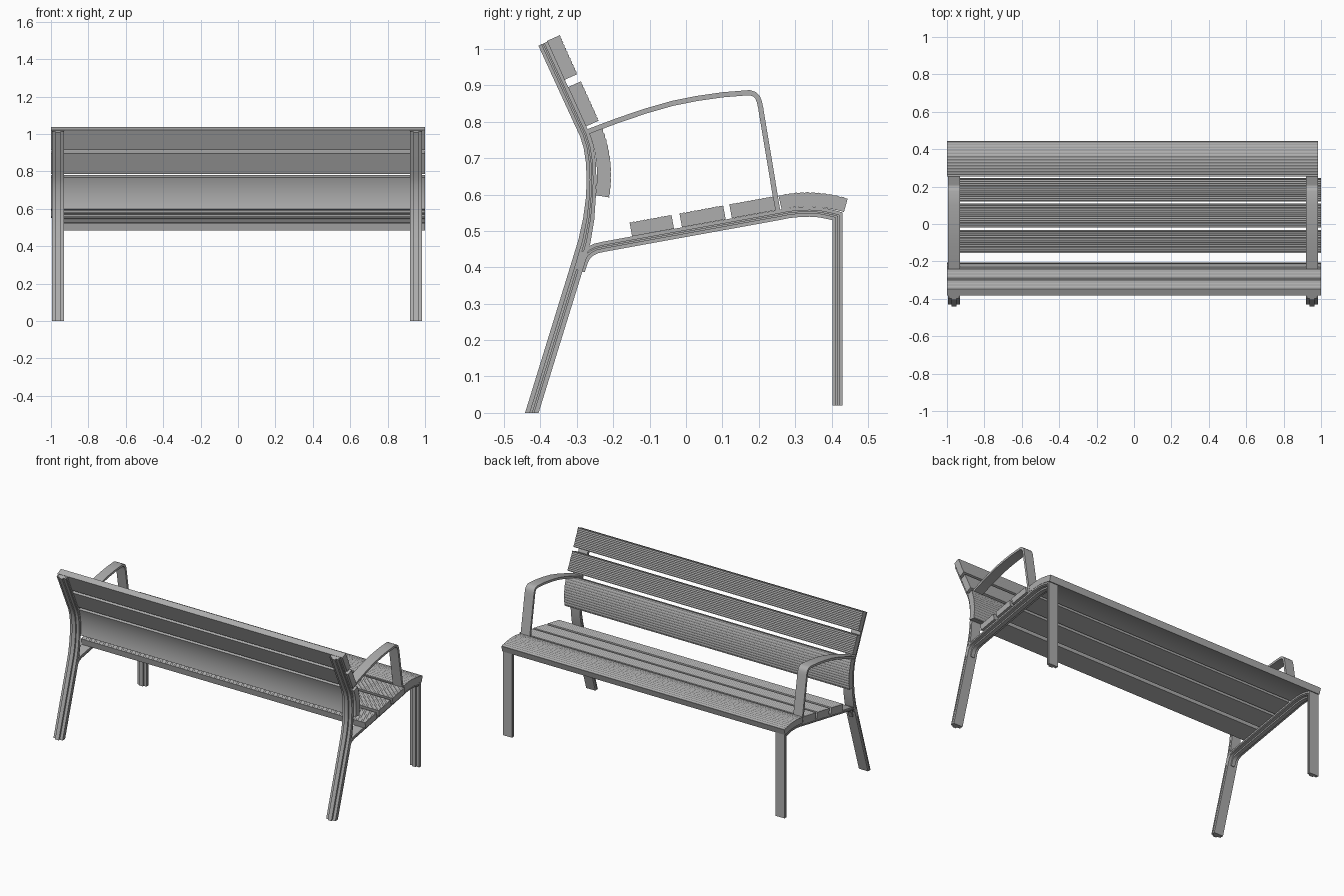
import bpy, bmesh, math
from mathutils import Vector

cube = bpy.data.objects.get("Cube")
if cube:
    bpy.data.objects.remove(cube, do_unlink=True)

grey = bpy.data.materials.new("plain_grey")
grey.use_nodes = True
colour = (0.42, 0.42, 0.42, 1)
grey.diffuse_color = colour
grey.node_tree.nodes["Principled BSDF"].inputs["Base Color"].default_value = colour


def skin(name, rings):
    """Join equal closed rings of 3D points into one capped solid."""
    bm = bmesh.new()
    loops = [[bm.verts.new(p) for p in ring] for ring in rings]
    n = len(loops[0])
    for a, b in zip(loops, loops[1:]):
        for i in range(n):
            j = (i + 1) % n
            bm.faces.new((a[i], a[j], b[j], b[i]))
    bm.faces.new(loops[0][::-1])
    bm.faces.new(loops[-1])
    bmesh.ops.recalc_face_normals(bm, faces=bm.faces)
    mesh = bpy.data.meshes.new(name)
    bm.to_mesh(mesh)
    bm.free()
    mesh.materials.append(grey)
    obj = bpy.data.objects.new(name, mesh)
    bpy.context.collection.objects.link(obj)
    bpy.ops.object.select_all(action='DESELECT')
    obj.select_set(True)
    bpy.context.view_layer.objects.active = obj
    bpy.ops.object.shade_smooth_by_angle(angle=math.radians(25))
    return obj


def left_normals(path):
    """Mitred normals to the left of a path in the y-z plane."""
    pts = [Vector(p[:2]) for p in path]
    dirs = [(b - a).normalized() for a, b in zip(pts, pts[1:])]
    out = []
    for i in range(len(pts)):
        d0, d1 = dirs[max(i - 1, 0)], dirs[min(i, len(dirs) - 1)]
        m = (d0 + d1).normalized()
        out.append(Vector((-m.y, m.x)) / m.dot(d1))
    return out


def sweep(name, path, half_section, depth, x):
    """Sweep a mirrored section (half width, relative depth) along a path."""
    section = half_section + [(-w, d) for w, d in reversed(half_section)]
    rings = []
    for p, n in zip(path, left_normals(path)):
        thick = p[2] if len(p) > 2 else depth
        ring = []
        for w, d in section:
            y, z = Vector(p[:2]) + n * d * thick
            ring.append((x + w, y, 0 if z < 0.015 else z))
        rings.append(ring)
    return skin(name, rings)


def slat(name, start, mid, end, x0, x1, thick=0.039, steps=36):
    """Plank along x with a finely grooved upper face, flat or bowed."""
    a, e = Vector(start), Vector(end)
    c = 2 * Vector(mid) - (a + e) / 2 if mid else (a + e) / 2
    base = []
    for i in range(steps + 1):
        t = i / steps
        base.append(a * (1 - t) ** 2 + c * 2 * t * (1 - t) + e * t * t)
    top = [p + n * (thick - (0.002 if i % 3 == 2 else 0))
           for i, (p, n) in enumerate(zip(base, left_normals(base)))]
    outline = base + top[::-1]
    return skin(name, [[(x, p.x, p.y) for p in outline] for x in (x0, x1)])


# Extruded frame section: plate with side grooves and a central rib
W = 0.032
rail = [(W, 0), (W, 0.36), (W * 0.78, 0.36), (W * 0.78, 0.46),
        (W, 0.46), (W, 0.68), (W * 0.4, 0.68), (W * 0.4, 1)]
flat = [(W, 0), (W, 1)]

# Paths as (y, z, optional depth)
back_path = [(-.405, 0, .039), (-.278, .41, .036), (-.262, .47, .034),
             (-.252, .53, .031), (-.248, .59), (-.246, .64), (-.248, .69),
             (-.255, .735), (-.266, .77), (-.28, .80), (-.303, .85), (-.381, 1.02)]
seat_path = [(.43, .02), (.43, .551), (.40, .559), (.37, .565), (.34, .567),
             (.31, .566), (.28, .563), (.25, .557), (-.148, .485), (-.23, .47),
             (-.252, .465), (-.27, .456), (-.285, .443), (-.295, .425), (-.305, .395)]
arm_path = [(.26, .55), (.212, .84), (.208, .858), (.202, .872), (.191, .882),
            (.175, .887), (.1, .881), (.03, .871), (-.04, .857), (-.11, .837),
            (-.19, .81), (-.275, .778)]

# Side frames and armrests
for side, x in (("right", -0.962), ("left", 0.952)):
    sweep(side + "_back_frame", back_path, rail, 0.027, x)
    sweep(side + "_seat_frame", seat_path, rail, 0.028, x)
    sweep(side + "_armrest", arm_path, flat, 0.014, x)

# Seat slats, back to front
slat("seat_slat_rear", (-.148, .485), None, (-.033, .506), -0.995, 1)
slat("seat_slat_middle", (-.011, .51), None, (.109, .532), -0.995, 1)
slat("seat_slat_inner", (.126, .535), None, (.247, .557), -0.995, 1)
slat("seat_slat_front", (.263, .559), (.345, .567), (.434, .552), -1, 0.985)

# Backrest slats, top to bottom
slat("back_slat_top", (-.382, 1.022), None, (-.334, .915), -1, 1)
slat("back_slat_middle", (-.324, .895), None, (-.275, .787), -1, 1)
slat("back_slat_bottom", (-.266, .768), (-.246, .685), (-.249, .598), -1, 1)
